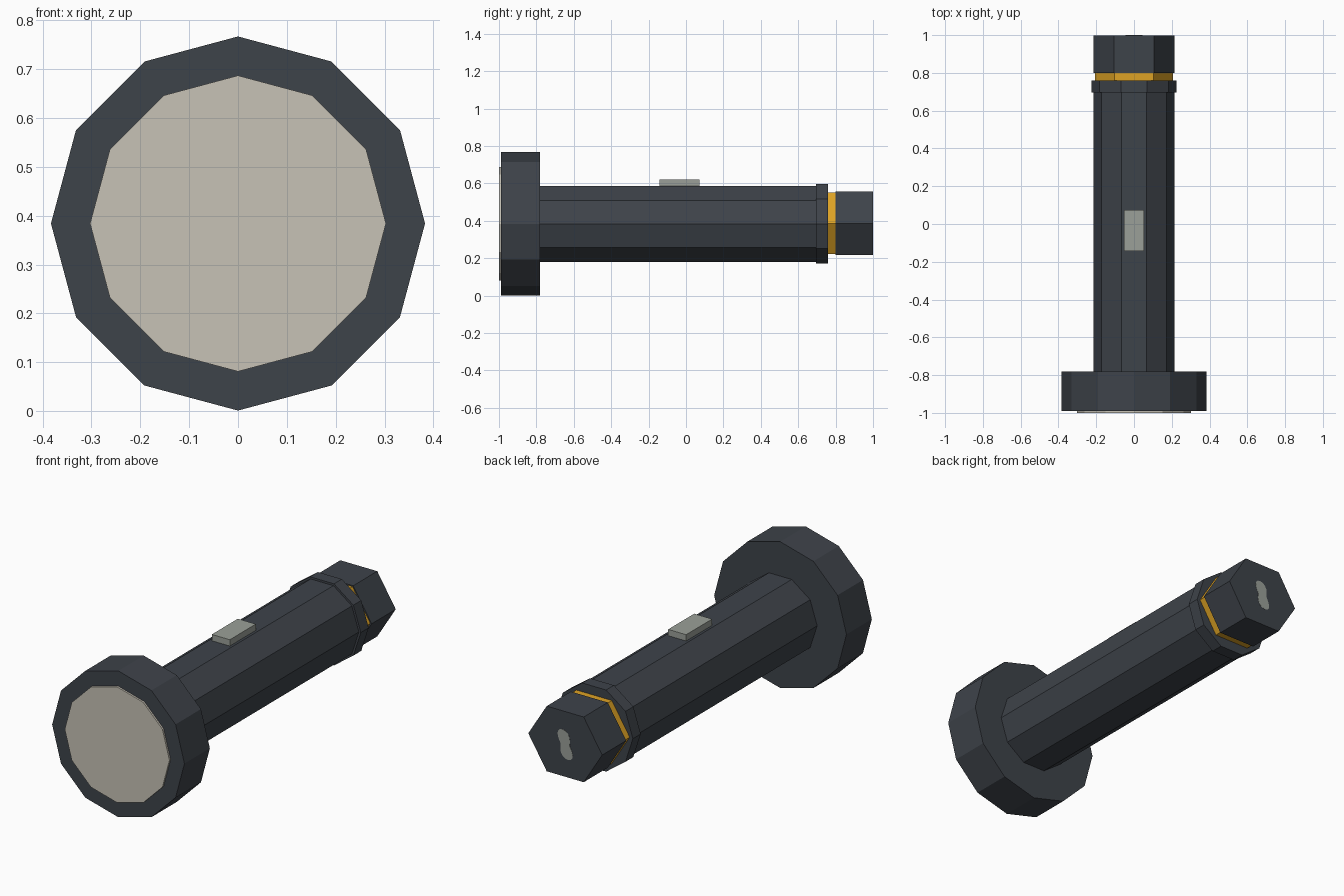
import bpy, math

if "Cube" in bpy.data.objects:
    bpy.data.objects.remove(bpy.data.objects["Cube"])

CZ = 0.384  # height of the torch axis


def material(name, rgb):
    m = bpy.data.materials.new(name)
    m.diffuse_color = (*rgb, 1)
    m.use_nodes = True
    m.node_tree.nodes["Principled BSDF"].inputs["Base Color"].default_value = m.diffuse_color
    return m


dark = material("dark_slate", (0.048, 0.056, 0.068))
pale = material("pale_lens", (0.57, 0.54, 0.465))
grey = material("warm_grey", (0.325, 0.35, 0.315))
amber = material("amber", (0.73, 0.365, 0.018))


def extrude(name, profile, y0, y1, mat):
    """Flat-sided solid: an x-z outline, counter-clockwise from the front, swept along y."""
    n = len(profile)
    verts = [(x, y, z) for y in (y0, y1) for x, z in profile]
    faces = [tuple(range(n)), tuple(range(2 * n - 1, n - 1, -1))]
    faces += [(i, i + n, (i + 1) % n + n, (i + 1) % n) for i in range(n)]
    me = bpy.data.meshes.new(name)
    me.from_pydata(verts, [], faces)
    me.materials.append(mat)
    ob = bpy.data.objects.new(name, me)
    bpy.context.collection.objects.link(ob)
    return ob


def ngon(sides, rx, rz=None, cz=CZ):
    rz = rz or rx
    return [(rx * math.cos(2 * math.pi * i / sides),
             cz + rz * math.sin(2 * math.pi * i / sides)) for i in range(sides)]


# Lamp head and lens
extrude("lamp_head", ngon(12, 0.383), -0.99, -0.78, dark)
extrude("lens", ngon(12, 0.303), -1.0, -0.985, pale)

# Ten-sided barrel and collar
extrude("barrel", ngon(10, 0.2135), -0.79, 0.70, dark)
extrude("collar", ngon(10, 0.2245), 0.695, 0.76, dark)

# Slightly flattened hexagonal tail
extrude("amber_ring", ngon(6, 0.206, 0.19, 0.387), 0.75, 0.805, amber)
extrude("tail_cap", ngon(6, 0.214, 0.197, 0.387), 0.80, 0.999, dark)

# Switch on top
extrude("switch", [(-0.052, 0.57), (0.052, 0.57), (0.052, 0.62), (-0.052, 0.62)],
        -0.142, 0.073, grey)

# Worn patch on the tail face: two rounded lobes with a narrow waist
patch = []
for i in range(20):
    a = 2 * math.pi * i / 20
    s = math.sin(a)
    w = 0.026 + 0.028 * abs(s)
    patch.append((0.016 * s + w * math.cos(a), 0.385 + 0.076 * s))
extrude("tail_patch", patch, 0.995, 1.0, grey)
